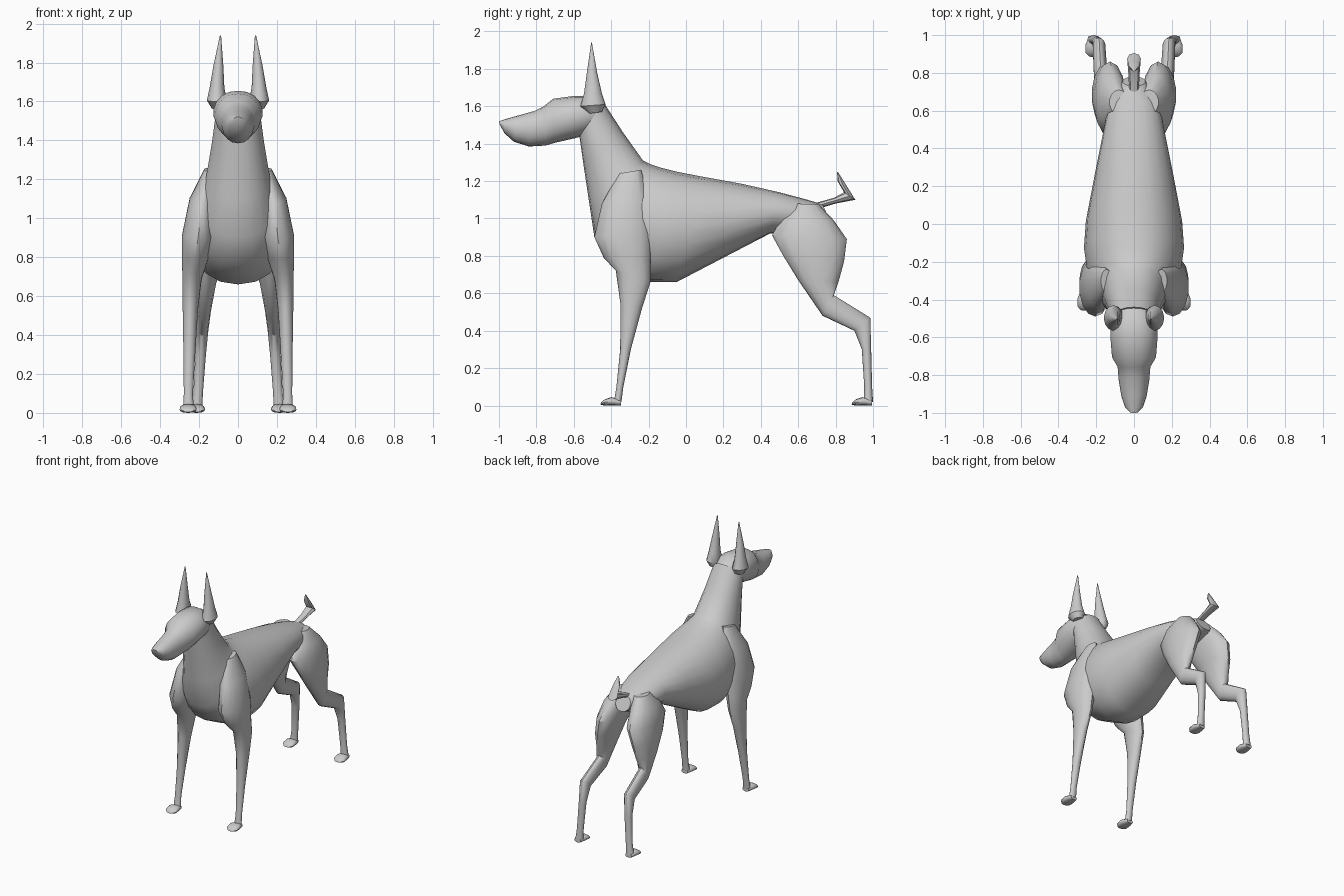
import bpy, bmesh, math
from mathutils import Vector


def loft(name, rings, sides=16, mirror=False, power=1.0):
    """Skin over oval rings: (y1, z1, y2, z2) span in side view, half width, x centre."""
    bm = bmesh.new()
    loops = []
    for y1, z1, y2, z2, w, x in rings:
        c = Vector((x, (y1 + y2) / 2, (z1 + z2) / 2))
        d = Vector((0, (y2 - y1) / 2, (z2 - z1) / 2))
        loop = []
        for i in range(sides):
            a = 2 * math.pi * i / sides
            s, k = math.sin(a), math.cos(a)
            sx = math.copysign(abs(s) ** power, s)
            loop.append(bm.verts.new(c + d * k + Vector((w * sx, 0, 0))))
        loops.append(loop)
    for a, b in zip(loops, loops[1:]):
        for i in range(sides):
            j = (i + 1) % sides
            bm.faces.new((a[i], a[j], b[j], b[i]))
    bm.faces.new(loops[0])
    bm.faces.new(loops[-1])
    bmesh.ops.recalc_face_normals(bm, faces=bm.faces[:])
    me = bpy.data.meshes.new(name)
    bm.to_mesh(me)
    bm.free()
    ob = bpy.data.objects.new(name, me)
    bpy.context.collection.objects.link(ob)
    bpy.ops.object.select_all(action='DESELECT')
    ob.select_set(True)
    bpy.context.view_layer.objects.active = ob
    bpy.ops.object.shade_smooth_by_angle(angle=math.radians(40))
    if mirror:
        ob.modifiers.new("mirror", 'MIRROR')
    return ob


# Neck and torso in one sweep, from the throat to the rump
loft("torso", [
    (-0.57, 1.44, -0.44, 1.62, .115, 0),
    (-0.55, 1.30, -0.34, 1.465, .135, 0),
    (-0.52, 1.10, -0.23, 1.31, .165, 0),
    (-0.49, 0.90, -0.19, 1.29, .205, 0),
    (-0.40, 0.76, -0.13, 1.27, .245, 0),
    (-0.20, 0.66, -0.05, 1.25, .265, 0),
    (-0.05, 0.66, 0.08, 1.225, .255, 0),
    (0.20, 0.79, 0.30, 1.185, .21, 0),
    (0.45, 0.92, 0.50, 1.14, .165, 0),
    (0.65, 0.93, 0.65, 1.10, .13, 0),
    (0.78, 0.97, 0.73, 1.075, .06, 0)], sides=20, power=.9)

# Head with long muzzle
loft("head", [
    (-1.00, 1.52, -0.995, 1.50, .02, 0),
    (-0.97, 1.53, -0.97, 1.455, .048, 0),
    (-0.90, 1.55, -0.92, 1.41, .068, 0),
    (-0.81, 1.575, -0.84, 1.385, .082, 0),
    (-0.76, 1.60, -0.75, 1.39, .088, 0),
    (-0.71, 1.64, -0.70, 1.405, .118, 0),
    (-0.60, 1.655, -0.59, 1.43, .127, 0),
    (-0.50, 1.655, -0.52, 1.45, .122, 0),
    (-0.43, 1.60, -0.47, 1.48, .085, 0)], sides=18, power=.9)

# Cropped upright ears
loft("ear", [
    (-0.52, 1.56, -0.45, 1.57, .03, .105),
    (-0.565, 1.60, -0.43, 1.61, .052, .108),
    (-0.545, 1.67, -0.45, 1.67, .038, .108),
    (-0.53, 1.78, -0.475, 1.78, .026, .101),
    (-0.507, 1.94, -0.503, 1.94, .003, .09)], sides=12, mirror=True)

# Front legs with shoulder
loft("front_leg", [
    (-0.36, 1.24, -0.24, 1.26, .03, .145),
    (-0.45, 1.08, -0.20, 1.12, .065, .185),
    (-0.49, 0.90, -0.18, 0.92, .085, .205),
    (-0.44, 0.79, -0.19, 0.78, .068, .222),
    (-0.375, 0.72, -0.19, 0.66, .05, .236),
    (-0.35, 0.54, -0.235, 0.52, .04, .245),
    (-0.352, 0.30, -0.295, 0.30, .031, .25),
    (-0.372, 0.10, -0.335, 0.10, .024, .255),
    (-0.385, 0.02, -0.345, 0.02, .028, .255)], sides=14, mirror=True)

# Hind legs with thigh and hock
loft("hind_leg", [
    (0.58, 1.08, 0.71, 1.075, .05, .08),
    (0.51, 1.00, 0.79, 0.99, .08, .11),
    (0.46, 0.91, 0.86, 0.89, .085, .127),
    (0.52, 0.80, 0.845, 0.77, .072, .152),
    (0.60, 0.67, 0.815, 0.66, .054, .165),
    (0.73, 0.48, 0.79, 0.59, .037, .175),
    (0.90, 0.40, 0.985, 0.47, .034, .185),
    (0.94, 0.30, 0.99, 0.30, .028, .192),
    (0.953, 0.10, 0.995, 0.10, .025, .205),
    (0.95, 0.02, 1.00, 0.02, .03, .212)], sides=14, mirror=True)

# Paws
for name, y, x in (("front_paw", -0.458, .256), ("hind_paw", 0.885, .214)):
    loft(name, [
        (y, .005, y + .005, .018, .025, x),
        (y + .02, 0, y + .025, .034, .044, x),
        (y + .065, 0, y + .06, .045, .043, x),
        (y + .11, 0, y + .11, .03, .026, x)], sides=12, mirror=True, power=.7)

# Short kinked tail
loft("tail", [
    (0.70, 1.05, 0.70, 1.085, .025, 0),
    (0.80, 1.08, 0.79, 1.11, .03, 0),
    (0.905, 1.10, 0.845, 1.14, .036, 0),
    (0.865, 1.165, 0.81, 1.20, .028, 0),
    (0.815, 1.245, 0.808, 1.25, .005, 0)], sides=8)
